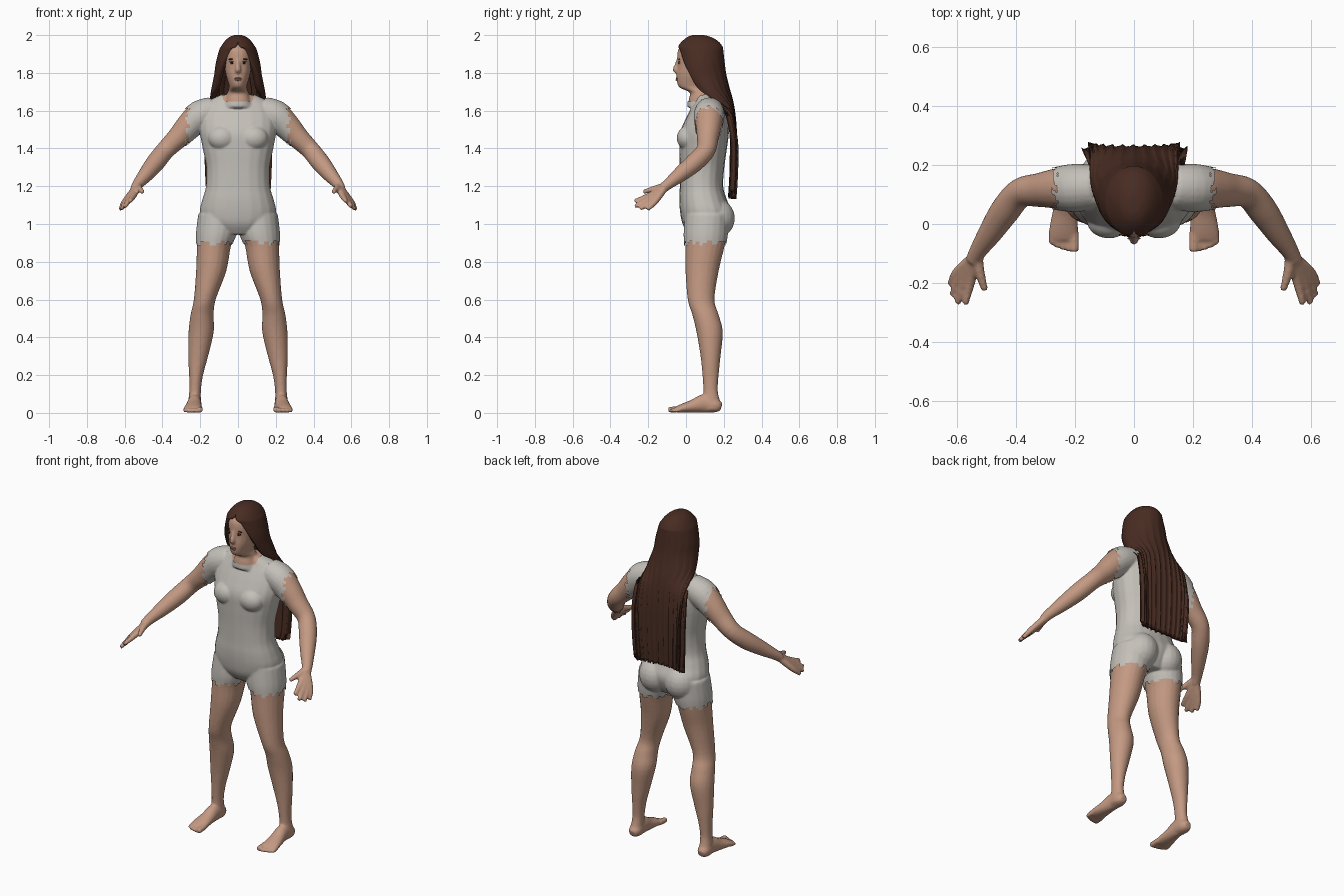
import bpy, bmesh, math
from mathutils import Vector, Matrix
from mathutils.bvhtree import BVHTree

cube = bpy.data.objects.get("Cube")
if cube:
    bpy.data.objects.remove(cube, do_unlink=True)


def material(name, rgb):
    m = bpy.data.materials.new(name)
    m.use_nodes = True
    m.diffuse_color = (*rgb, 1)
    node = m.node_tree.nodes["Principled BSDF"]
    node.inputs["Base Color"].default_value = (*rgb, 1)
    node.inputs["Roughness"].default_value = 0.8
    return m


SKIN = material("skin", (0.55, 0.32, 0.225))
CLOTH = material("grey_cloth", (0.55, 0.52, 0.48))
HAIR = material("brown_hair", (0.065, 0.025, 0.016))
DARK = material("dark_eye", (0.02, 0.012, 0.01))
WHITE = material("eye_white", (0.6, 0.55, 0.5))
LIP = material("lip", (0.4, 0.19, 0.145))


def spline(rows, steps=4):
    """Smooth curve through rows of numbers."""
    out = []
    for i in range(len(rows) - 1):
        quad = zip(rows[max(i - 1, 0)], rows[i], rows[i + 1], rows[min(i + 2, len(rows) - 1)])
        quad = list(quad)
        for k in range(steps):
            t = k / steps
            out.append([0.5 * (2 * b + (c - a) * t + (2 * a - 5 * b + 4 * c - d) * t * t
                               + (3 * b - a - 3 * c + d) * t ** 3) for a, b, c, d in quad])
    return out + [list(rows[-1])]


def loft(bm, rows, side=1, level=False, power=1.0, sides=20):
    """Closed tube through rows of x, y, z, radius, second radius."""
    rows = spline([r if len(r) > 4 else (*r, r[3]) for r in rows])
    rings = []
    for i, (x, y, z, ru, rv) in enumerate(rows):
        u, v = Vector((1, 0, 0)), Vector((0, 1, 0))
        if not level:
            a, b = rows[max(i - 1, 0)], rows[min(i + 1, len(rows) - 1)]
            t = (Vector(b[:3]) - Vector(a[:3])).normalized()
            u = t.cross(Vector((0, 0, 1))).normalized()
            v = u.cross(t)
        ring = []
        for k in range(sides):
            c, s = math.cos(math.tau * k / sides), math.sin(math.tau * k / sides)
            c, s = (math.copysign(abs(w) ** power, w) for w in (c, s))
            p = Vector((x, y, z)) + u * ru * c + v * rv * s
            ring.append(bm.verts.new((p.x * side, p.y, p.z)))
        rings.append(ring)
    for lo, hi in zip(rings, rings[1:]):
        for k in range(sides):
            n = (k + 1) % sides
            bm.faces.new((lo[k], lo[n], hi[n], hi[k]))
    bm.faces.new(rings[0][::-1])
    bm.faces.new(rings[-1])


def ellipsoid(bm, center, size):
    bmesh.ops.create_uvsphere(bm, u_segments=20, v_segments=12, radius=1,
                              matrix=Matrix.Translation(center) @ Matrix.Diagonal((*size, 1)))


def finish(name, bm, mat):
    mesh = bpy.data.meshes.new(name)
    bm.to_mesh(mesh)
    bm.free()
    mesh.materials.append(mat)
    for p in mesh.polygons:
        p.use_smooth = True
    obj = bpy.data.objects.new(name, mesh)
    bpy.context.collection.objects.link(obj)
    return obj


bm = bmesh.new()

# Torso and head: height, front, back, half width
torso = [(0.95, 0.02, 0.19, 0.10), (1.0, -0.012, 0.22, 0.17), (1.06, -0.025, 0.235, 0.197),
         (1.13, -0.03, 0.21, 0.183), (1.2, -0.028, 0.192, 0.165), (1.3, -0.028, 0.198, 0.163),
         (1.4, -0.03, 0.212, 0.182), (1.48, -0.028, 0.222, 0.197), (1.55, 0.0, 0.222, 0.2),
         (1.61, 0.03, 0.212, 0.185), (1.65, 0.05, 0.195, 0.15), (1.685, 0.055, 0.16, 0.075)]
head = [(1.62, 0.01, 0.15, 0.075), (1.66, 0.015, 0.14, 0.065), (1.695, 0.02, 0.13, 0.056),
        (1.713, -0.015, 0.13, 0.05), (1.725, -0.038, 0.13, 0.046), (1.75, -0.048, 0.14, 0.053),
        (1.79, -0.05, 0.15, 0.065), (1.84, -0.045, 0.16, 0.073), (1.89, -0.047, 0.17, 0.076),
        (1.93, -0.038, 0.165, 0.069), (1.96, -0.005, 0.145, 0.053), (1.975, 0.03, 0.11, 0.03)]
for part, power in ((torso, 0.88), (head, 0.95)):
    loft(bm, [(0, (f + b) / 2, z, w, (b - f) / 2) for z, f, b, w in part], 1, True, power)
loft(bm, [(0, -0.042, 1.868, 0.010), (0, -0.049, 1.84, 0.012), (0, -0.056, 1.818, 0.016),
          (0, -0.045, 1.805, 0.012)])

arm = [(0.13, 0.125, 1.60, 0.07), (0.2, 0.122, 1.573, 0.077), (0.26, 0.12, 1.52, 0.069),
       (0.32, 0.115, 1.455, 0.058), (0.385, 0.105, 1.39, 0.05), (0.437, 0.045, 1.325, 0.05),
       (0.487, -0.03, 1.263, 0.041), (0.527, -0.09, 1.215, 0.03), (0.545, -0.125, 1.187, 0.026)]
fingers = [((0.552, -0.19, 1.152), (0.572, -0.272, 1.12)), ((0.572, -0.188, 1.137), (0.598, -0.27, 1.093)),
           ((0.588, -0.178, 1.125), (0.615, -0.243, 1.08)), ((0.598, -0.162, 1.12), (0.622, -0.205, 1.077)),
           ((0.522, -0.165, 1.187), (0.505, -0.225, 1.17))]
leg = [(0.105, 0.11, 1.05, 0.10, 0.11), (0.115, 0.105, 0.95, 0.102, 0.112), (0.128, 0.1, 0.88, 0.09, 0.104),
       (0.142, 0.085, 0.75, 0.08, 0.088), (0.176, 0.08, 0.6, 0.058, 0.071), (0.19, 0.103, 0.52, 0.061, 0.07),
       (0.195, 0.125, 0.43, 0.067, 0.07), (0.211, 0.13, 0.3, 0.053, 0.053), (0.222, 0.13, 0.2, 0.037, 0.043),
       (0.227, 0.13, 0.12, 0.031, 0.038), (0.23, 0.135, 0.06, 0.034, 0.045), (0.232, 0.14, 0.015, 0.034, 0.042)]
foot = [(0.23, 0.187, 0.03, 0.02, 0.02), (0.23, 0.16, 0.038, 0.036, 0.037), (0.23, 0.1, 0.05, 0.036, 0.05),
        (0.234, 0.04, 0.036, 0.042, 0.036), (0.238, -0.02, 0.024, 0.05, 0.024),
        (0.24, -0.053, 0.018, 0.048, 0.015)]
for s in (1, -1):
    loft(bm, arm, s)
    for i, (knuckle, tip) in enumerate(fingers):
        loft(bm, [(0.532, -0.105, 1.202, 0.02), (*knuckle, 0.017), (*tip, 0.0115)], s, sides=12)
    loft(bm, leg, s, True)
    loft(bm, foot, s)
    # Toes, big toe innermost
    for i in range(5):
        r = 0.016 if i == 0 else 0.0115
        x, y = 0.202 + 0.019 * i, -0.084 + 0.0015 * i * i
        loft(bm, [(x, -0.03, r + 0.005, r), (x, y, r + 0.001, r), (x, y - 0.01, r, r * 0.7)], s, sides=12)
    ellipsoid(bm, (s * 0.085, 0.01, 1.455), (0.07, 0.054, 0.06))
    ellipsoid(bm, (s * 0.085, 0.155, 1.03), (0.092, 0.098, 0.1))
bmesh.ops.recalc_face_normals(bm, faces=bm.faces)

# Fuse the parts into one smooth body
rough = finish("body_rough", bm, SKIN)
mod = rough.modifiers.new("fuse", 'REMESH')
mod.mode, mod.voxel_size = 'VOXEL', 0.007
mod = rough.modifiers.new("soften", 'SMOOTH')
mod.factor, mod.iterations = 0.5, 4
fused = bpy.data.meshes.new_from_object(rough.evaluated_get(bpy.context.evaluated_depsgraph_get()))
bpy.data.objects.remove(rough, do_unlink=True)


def ragged(v):
    return ((math.floor(v * 45) * 7) % 5 - 2) * 0.006


def on_shirt(p):
    collar = math.hypot(p.x, p.y - 0.085) < 0.084 and p.z > 1.65
    return p.z > 1.145 and abs(p.x) < 0.268 + ragged(p.z + p.y) and not collar and p.z < 1.7


def on_shorts(p):
    return 0.9 + ragged(p.x * 0.7 + p.y) < p.z < 1.152 and abs(p.x) < 0.3


# Skin, and clothes lifted slightly off it
bm = bmesh.new()
bm.from_mesh(fused)
surface = BVHTree.FromBMesh(bm)
finish("body", bm, SKIN)
for name, rule, lift in (("shirt", on_shirt, 0.005), ("shorts", on_shorts, 0.006)):
    bm = bmesh.new()
    bm.from_mesh(fused)
    bm.normal_update()
    for v in bm.verts:
        v.co += v.normal * lift
    drop = [f for f in bm.faces if not rule(f.calc_center_median())]
    bmesh.ops.delete(bm, geom=drop, context='FACES')
    finish(name, bm, CLOTH)


# Face details set on the skin
def face_plate(name, x, z, size, mat, out=0.0):
    hit = surface.ray_cast(Vector((x, -1, z)), Vector((0, 1, 0)))[0]
    plate = bmesh.new()
    ellipsoid(plate, (x, (hit.y if hit else -0.04) - out, z), size)
    finish(name, plate, mat)


for s, label in ((1, "left"), (-1, "right")):
    face_plate(label + "_eye", s * 0.031, 1.852, (0.013, 0.004, 0.005), WHITE)
    face_plate(label + "_iris", s * 0.031, 1.852, (0.006, 0.003, 0.005), DARK, 0.003)
    face_plate(label + "_eyelid", s * 0.032, 1.858, (0.015, 0.004, 0.0025), DARK, 0.001)
    face_plate(label + "_eyebrow", s * 0.033, 1.872, (0.019, 0.004, 0.0035), HAIR)
face_plate("upper_lip", 0, 1.771, (0.022, 0.005, 0.004), LIP)
face_plate("lower_lip", 0, 1.763, (0.018, 0.006, 0.005), LIP)

# Long hair: height, half width, centre depth, depth radius, opening angle
hair = [(2.0, 0.02, 0.065, 0.03, 180), (1.99, 0.045, 0.07, 0.062, 180), (1.968, 0.07, 0.075, 0.095, 180),
        (1.94, 0.09, 0.075, 0.118, 169), (1.92, 0.1, 0.077, 0.12, 154), (1.85, 0.118, 0.082, 0.122, 137),
        (1.79, 0.126, 0.09, 0.122, 124), (1.72, 0.14, 0.12, 0.108, 122), (1.67, 0.148, 0.15, 0.092, 102),
        (1.6, 0.152, 0.23, 0.025, 90), (1.5, 0.155, 0.262, 0.002, 90), (1.4, 0.155, 0.275, -0.01, 90),
        (1.25, 0.15, 0.272, -0.01, 90), (1.14, 0.143, 0.265, -0.01, 90)]
bm = bmesh.new()
grid, columns = [], 72
for z, w, yc, d, angle in spline(hair):
    wave = 0.0035 * min(1, max(0, (1.95 - z) / 0.4))
    row = []
    for k in range(columns + 1):
        t = 2 * k / columns - 1
        a = math.radians(min(angle, 180)) * t
        r = wave * (math.sin(k * 1.1) + 0.6 * math.sin(k * 2.3 + 1))
        tip = ragged(k * 0.37) if z < 1.145 else 0
        row.append(bm.verts.new((w * math.sin(a), yc + d * math.cos(a) + r, z + tip * 0.6)))
    grid.append(row)
for top, low in zip(grid, grid[1:]):
    for k in range(columns):
        bm.faces.new((top[k], top[k + 1], low[k + 1], low[k]))
bm.faces.new(grid[0][:-1][::-1])
bmesh.ops.remove_doubles(bm, verts=bm.verts, dist=0.0003)
locks = finish("long_hair", bm, HAIR)
mod = locks.modifiers.new("thickness", 'SOLIDIFY')
mod.thickness, mod.offset = 0.03, -1
